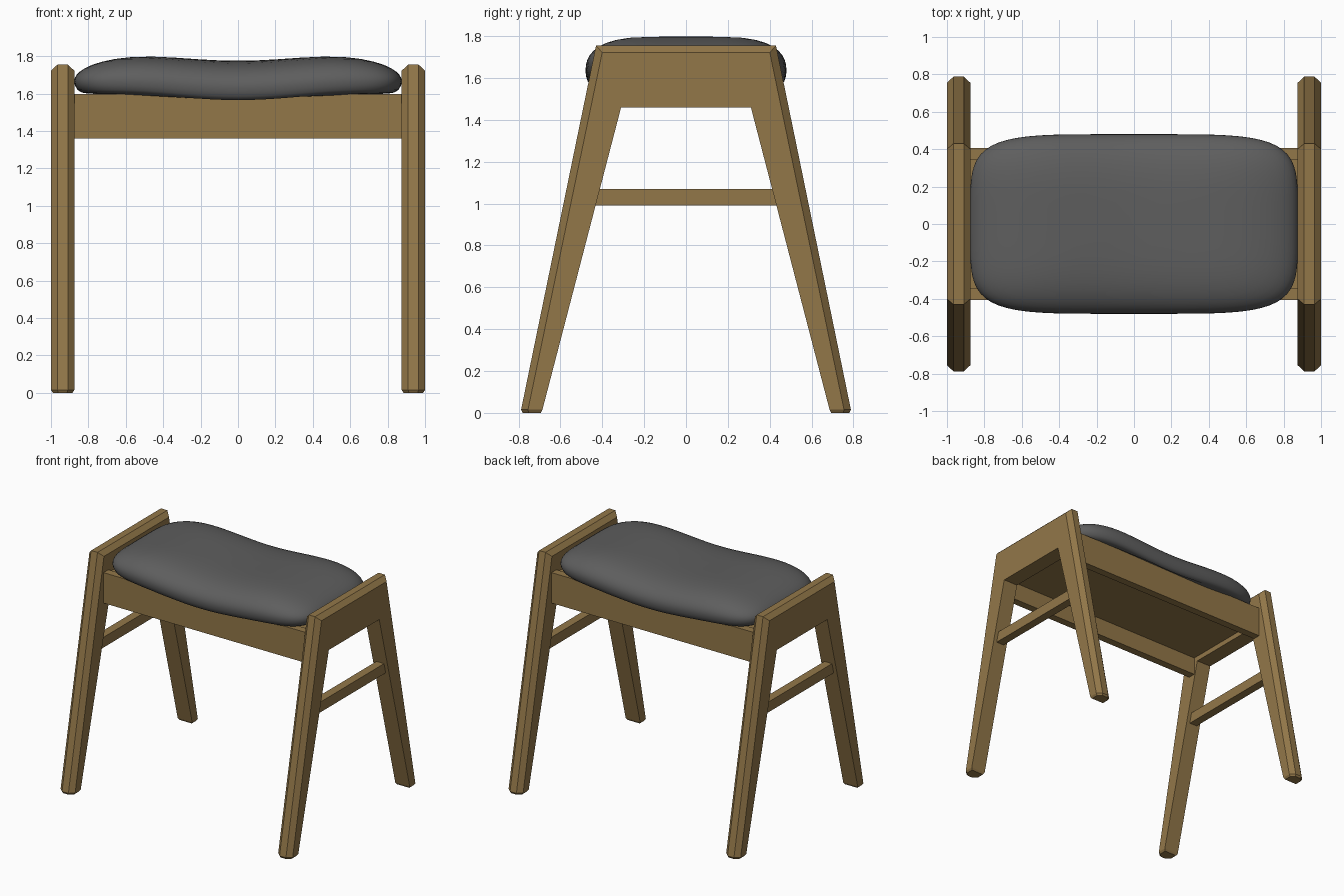
import bpy, bmesh, math

if "Cube" in bpy.data.objects:
    bpy.data.objects.remove(bpy.data.objects["Cube"])


def material(name, rgb):
    m = bpy.data.materials.new(name)
    m.diffuse_color = (*rgb, 1)
    m.use_nodes = True
    m.node_tree.nodes["Principled BSDF"].inputs["Base Color"].default_value = m.diffuse_color
    return m


WOOD = material("oak wood", (0.29, 0.185, 0.066))
FABRIC = material("grey fabric", (0.112, 0.112, 0.112))


def finish(name, bm, mat):
    bmesh.ops.recalc_face_normals(bm, faces=bm.faces)
    me = bpy.data.meshes.new(name)
    bm.to_mesh(me)
    bm.free()
    me.materials.append(mat)
    ob = bpy.data.objects.new(name, me)
    bpy.context.collection.objects.link(ob)
    return ob


def box(name, x0, x1, y0, y1, z0, z1):
    bm = bmesh.new()
    bmesh.ops.create_cube(bm, size=1)
    for v in bm.verts:
        v.co = ((x0 + x1) / 2 + v.co.x * (x1 - x0),
                (y0 + y1) / 2 + v.co.y * (y1 - y0),
                (z0 + z1) / 2 + v.co.z * (z1 - z0))
    return finish(name, bm, WOOD)


def bridge(bm, a, b):
    n = len(a)
    for i in range(n):
        j = (i + 1) % n
        bm.faces.new((a[i], a[j], b[j], b[i]))


# Side frame: A-shaped profile, outer edges chamfered, feet slightly tapered
def side_frame(name, cx):
    foot = 0.015

    def ring(x, c):
        half = [(0.788 - c, foot), (0.43 - c * 0.9, 1.755 - c)]
        inner = [(0.31, 1.46), (0.686, foot)]
        right = half[::-1]
        pts = [(-y, z) for y, z in half] + right + inner[::-1] + [(-y, z) for y, z in inner]
        return [bm.verts.new((cx + x, y, z)) for y, z in pts]

    bm = bmesh.new()
    rings = [ring(x, c) for x, c in
             ((-0.0625, 0.033), (-0.0275, 0), (0.0275, 0), (0.0625, 0.033))]
    for a, b in zip(rings, rings[1:]):
        bridge(bm, a, b)
    bm.faces.new(rings[0])
    bm.faces.new(rings[-1])
    soles = [f for f in bm.faces if all(abs(v.co.z - foot) < 1e-5 for v in f.verts)]
    low = bmesh.ops.extrude_face_region(bm, geom=soles)["geom"]
    bmesh.ops.delete(bm, geom=soles, context='FACES')
    for v in (g for g in low if isinstance(g, bmesh.types.BMVert)):
        cy = math.copysign(0.737, v.co.y)
        v.co = (cx + (v.co.x - cx) * 0.84, cy + (v.co.y - cy) * 0.84, 0)
    return finish(name, bm, WOOD)


for side, s in (("left", -1), ("right", 1)):
    side_frame(side + "_leg_frame", s * 0.9375)
    # Cross bar between the legs
    box(side + "_stretcher", s * 0.9375 - 0.033, s * 0.9375 + 0.033, -0.45, 0.45, 0.99, 1.07)

# Long aprons and the board under the cushion
box("front_apron", -0.88, 0.88, -0.405, -0.345, 1.36, 1.597)
box("back_apron", -0.88, 0.88, 0.345, 0.405, 1.36, 1.597)
box("seat_board", -0.88, 0.88, -0.35, 0.35, 1.5, 1.575)

# Cushion: rounded-rectangle rings with a shallow dip along x
bm = bmesh.new()
N = 24
square = []
for i in range(N):
    t = -1 + 2 * i / N
    square.append((t, -1))
square += [(-v, u) for u, v in square]
square += [(-u, -v) for u, v in square]
outline = []
for u, v in square:
    r = (abs(u) ** 5 + abs(v) ** 5) ** -0.2
    outline.append((0.876 * u * r, 0.48 * v * r))


def dip(x):
    return 0.035 * (1 - math.cos(math.pi * min(abs(x) / 0.65, 1))) / 2


levels = [(0.92, -0.065), (0.955, -0.059), (0.98, -0.045), (0.995, -0.022), (1, 0)]
levels += [(s, 0.145 * math.sqrt(1 - s ** 4)) for s in
           (0.996, 0.985, 0.965, 0.935, 0.89, 0.83, 0.75, 0.65, 0.52, 0.38, 0.24, 0.1)]
rings = [[bm.verts.new((x * s, y * s, 1.63 + h + dip(x * s))) for x, y in outline]
         for s, h in levels]
for a, b in zip(rings, rings[1:]):
    bridge(bm, a, b)
bm.faces.new(rings[0])
bm.faces.new(rings[-1])
for f in bm.faces:
    f.smooth = True
finish("cushion", bm, FABRIC)
